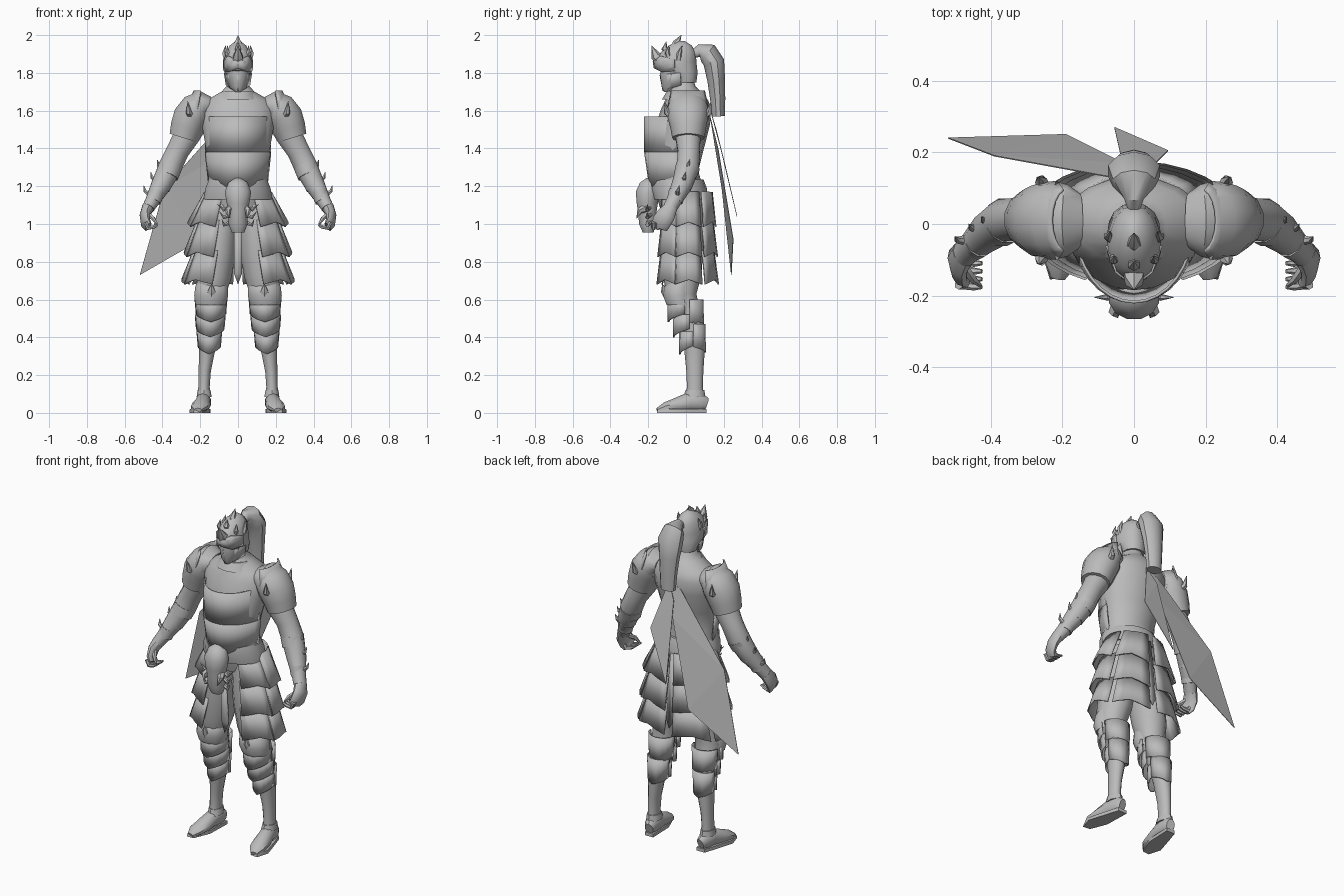
import bpy, math
from mathutils import Vector

steel = bpy.data.materials.new("plain_grey")
steel.diffuse_color = (0.5, 0.5, 0.5, 1)


def make(name, verts, faces, mirror=False, thick=0, angle=40):
    me = bpy.data.meshes.new(name)
    me.from_pydata([tuple(v) for v in verts], [], faces)
    me.materials.append(steel)
    ob = bpy.data.objects.new(name, me)
    bpy.context.collection.objects.link(ob)
    bpy.ops.object.select_all(action='DESELECT')
    ob.select_set(True)
    bpy.context.view_layer.objects.active = ob
    bpy.ops.object.mode_set(mode='EDIT')
    bpy.ops.mesh.select_all(action='SELECT')
    bpy.ops.mesh.normals_make_consistent(inside=False)
    bpy.ops.object.mode_set(mode='OBJECT')
    if angle:
        bpy.ops.object.shade_smooth_by_angle(angle=math.radians(angle))
    else:
        bpy.ops.object.shade_flat()
    if thick:
        m = ob.modifiers.new("thickness", 'SOLIDIFY')
        m.thickness, m.offset = thick, 0
    if mirror:
        ob.modifiers.new("mirror", 'MIRROR')
    return ob


def loft(name, rings, n=14, mirror=False, follow=False, angle=40):
    """Skin through rings (x, y, z, half width, half depth); follow turns rings along the path."""
    verts, faces = [], []
    u, v = Vector((1, 0, 0)), Vector((0, 1, 0))
    for i, (x, y, z, a, b) in enumerate(rings):
        if follow:
            t = Vector(rings[min(i + 1, len(rings) - 1)][:3]) - Vector(rings[max(i - 1, 0)][:3])
            t.normalize()
            if i == 0:
                u = (v if abs(t.y) < 0.9 else Vector((0, 0, 1))).cross(t)
            u = (u - t * u.dot(t)).normalized()
            v = t.cross(u)
        for k in range(n):
            w = 2 * math.pi * (k + 0.5) / n
            verts.append(Vector((x, y, z)) + u * a * math.cos(w) + v * b * math.sin(w))
    for i in range(len(rings) - 1):
        for k in range(n):
            j = (k + 1) % n
            faces.append((i * n + k, i * n + j, i * n + n + j, i * n + n + k))
    faces += [tuple(range(n)), tuple(range(len(verts) - n, len(verts)))]
    return make(name, verts, faces, mirror, 0, angle)


def spike(name, base, mid, tip, r, mirror=True):
    return loft(name, [(*base, r, r), (*mid, r * .7, r * .7), (*tip, .001, .001)], 6, mirror, True)


def shell(name, a0, a1, top, bot, dip, n=6, mirror=True, cy=0.0, cx=0.0, thick=.008):
    """Curved plate over an arc, rings are (rx, ry, z); the lower edge dips to a point."""
    verts, faces = [], []
    for k in range(n + 1):
        f = k / n
        w = math.radians(a0 + (a1 - a0) * f)
        d = dip * (1 - abs(2 * f - 1))
        for (rx, ry, z), s in ((top, 0), (bot, 1)):
            verts.append((cx + rx * math.cos(w), cy + ry * math.sin(w), z - s * d))
    for k in range(n):
        faces.append((2 * k, 2 * k + 2, 2 * k + 3, 2 * k + 1))
    return make(name, verts, faces, mirror, thick)


# Torso, breastplate and belt
loft("torso", [(0, -.01, 1.06, .15, .12), (0, -.03, 1.16, .175, .13), (0, -.055, 1.28, .15, .12),
               (0, -.045, 1.40, .172, .14), (0, -.015, 1.53, .195, .143), (0, .0, 1.61, .20, .132),
               (0, .004, 1.655, .17, .113), (0, -.005, 1.70, .09, .085), (0, -.015, 1.73, .06, .065),
               (0, -.02, 1.78, .05, .055)], 18)
shell("breastplate", -170, -10, (.165, .218, 1.57), (.174, .218, 1.38), 0, 14, False)
shell("belly_plate", -172, -8, (.174, .218, 1.38), (.156, .19, 1.21), .02, 14, False)
loft("neck_guard", [(0, -.012, 1.66, .115, .115), (0, -.015, 1.705, .085, .085)], 14)
loft("belt", [(0, -.03, 1.13, .185, .143), (0, -.04, 1.19, .175, .15), (0, -.047, 1.235, .157, .14)], 18)

# Head and helmet
loft("face", [(0, -.09, 1.70, .018, .028), (0, -.075, 1.725, .045, .055), (0, -.055, 1.79, .062, .085),
              (0, -.045, 1.86, .068, .09)], 12)
loft("helmet", [(0, .0, 1.75, .062, .055), (0, -.01, 1.79, .072, .07), (0, -.045, 1.815, .076, .105),
                (0, -.055, 1.86, .077, .11), (0, -.04, 1.91, .066, .092), (0, -.03, 1.945, .044, .06),
                (0, -.025, 1.968, .014, .02)], 14)
make("visor", [(0, -.174, 1.86), (.05, -.135, 1.89), (.077, -.06, 1.87), (.075, -.06, 1.81),
               (.05, -.128, 1.805), (0, -.168, 1.825)], [(0, 1, 4, 5), (1, 2, 3, 4)], True, .006)
make("jaw_guard", [(0, -.138, 1.79), (.05, -.10, 1.795), (.072, -.03, 1.80), (.062, -.025, 1.735),
                   (.035, -.09, 1.715), (0, -.122, 1.705)], [(0, 1, 4, 5), (1, 2, 3, 4)], True, .006)
spike("nose_horn", (0, -.125, 1.86), (0, -.16, 1.89), (0, -.183, 1.945), .038, False)
spike("brow_horn", (0, -.085, 1.90), (0, -.115, 1.93), (0, -.105, 1.965), .024, False)
spike("top_horn", (0, -.055, 1.93), (0, -.05, 1.96), (0, -.025, 2.0), .028, False)
spike("helmet_thorn", (.045, -.09, 1.88), (.058, -.10, 1.91), (.055, -.09, 1.945), .018)
spike("temple_thorn", (.06, -.04, 1.87), (.072, -.035, 1.905), (.066, -.02, 1.945), .018)

# Plume hanging from the back of the helmet
loft("plume", [(0, .03, 1.895, .014, .018), (0, .07, 1.918, .028, .034), (0, .115, 1.905, .062, .056),
               (0, .148, 1.855, .076, .056), (0, .16, 1.76, .062, .047), (0, .168, 1.66, .052, .04),
               (0, .171, 1.57, .046, .035)], 10, False, True)

# Cloth ribbons on the back
make("long_ribbon", [(.03, .12, 1.60), (-.06, .13, 1.56), (-.39, .19, 1.19), (-.52, .24, .73),
                     (-.19, .25, .92), (-.03, .17, 1.40)],
     [(0, 1, 5), (1, 2, 5), (2, 4, 5), (2, 3, 4)], False, .003, 0)
make("short_ribbon", [(.02, .13, 1.60), (.095, .205, 1.32), (-.055, .27, 1.04), (-.03, .16, 1.5)],
     [(0, 1, 3), (1, 2, 3)], False, .003, 0)

# Arms, shoulder armour and hands
loft("arm", [(.20, .01, 1.60, .08, .08), (.27, .01, 1.47, .072, .07), (.32, .015, 1.385, .062, .06),
             (.36, .01, 1.30, .064, .062), (.405, -.02, 1.21, .055, .056), (.455, -.065, 1.12, .038, .04),
             (.475, -.085, 1.085, .034, .038)], 12, True, True)
loft("shoulder_guard", [(.15, .01, 1.625, .05, .075), (.185, .01, 1.63, .078, .10), (.22, .01, 1.61, .09, .11),
                        (.25, .01, 1.565, .096, .108), (.27, .012, 1.51, .09, .095),
                        (.287, .012, 1.455, .08, .085)], 14, True, True)
shell("shoulder_rim", -75, 75, (.045, .09, 1.705), (.105, .112, 1.61), .02, 8, True, .01, .185)
for tag, s in (("front", -1), ("back", 1)):
    spike(tag + "_shoulder_spike", (.25, .01 + s * .08, 1.575), (.26, .01 + s * .112, 1.59),
          (.266, .01 + s * .122, 1.65), .024)
for i, (x, y, z) in enumerate(((.385, .01, 1.295), (.42, -.01, 1.23), (.458, -.045, 1.16))):
    loft("forearm_band_%d" % i, [(x - .028, y, z + .01, .064 - .010 * i, .066 - .009 * i),
                                 (x - .010, y - .015, z - .04, .061 - .010 * i, .061 - .009 * i)], 12, True, True)
    spike("forearm_spike_%d" % i, (x + .015, y, z), (x + .035, y, z + .015), (x + .042, y + .01, z + .045), .014)
loft("hand", [(.475, -.08, 1.09, .034, .036), (.492, -.105, 1.05, .028, .05), (.49, -.13, 1.01, .023, .052),
              (.475, -.14, .985, .016, .045)], 10, True, True)
for i in range(4):
    y = -.105 - i * .022
    loft("finger_%d" % i, [(.49, y, 1.01, .013, .012), (.475, y, .978, .012, .012),
                           (.445, y - .005, .985, .01, .01), (.425, y - .005, .995, .006, .006)], 6, True, True)
loft("thumb", [(.475, -.12, 1.05, .014, .014), (.45, -.155, 1.03, .012, .012), (.43, -.17, 1.0, .006, .006)],
     6, True, True)

# Layered skirt plates
tiers = (((.175, .138, 1.17), (.265, .158, .985)), ((.215, .142, 1.02), (.285, .167, .825)),
         ((.235, .147, .86), (.298, .172, .68)))
for i, (top, bot) in enumerate(tiers):
    for tag, a0, a1 in (("front", -63, -18), ("side", -20, 30), ("back", 36, 85)):
        shell("%s_skirt_plate_%d" % (tag, i), a0, a1, top, bot, -.025, 4)

# Loin cloths front and back
make("front_loin_cloth", [(-.02, -.14, 1.05), (.02, -.14, 1.05), (.022, -.12, .74), (0, -.125, .68), (-.022, -.12, .74)],
     [(0, 1, 2, 3, 4)], thick=.008)
make("back_loin_cloth", [(-.025, .11, 1.15), (.025, .11, 1.15), (.03, .15, .78), (0, .16, .72), (-.03, .15, .78)],
     [(0, 1, 2, 3, 4)], thick=.008)

# Skull buckle
loft("skull", [(0, -.20, .955, .035, .03), (0, -.205, 1.0, .052, .045), (0, -.205, 1.06, .05, .05),
               (0, -.205, 1.11, .062, .058), (0, -.205, 1.17, .072, .063), (0, -.195, 1.22, .052, .05),
               (0, -.19, 1.243, .015, .02)], 12)
spike("skull_cheek", (.04, -.22, 1.08), (.055, -.245, 1.07), (.045, -.262, 1.03), .024)
for i, z in enumerate((1.09, 1.05, 1.01)):
    spike("skull_horn_%d" % i, (.035, -.19, z), (.075, -.205, z - .015), (.11 - .012 * i, -.205, z + .015), .014)

# Legs
loft("leg", [(.085, -.015, 1.10, .08, .11), (.092, -.02, .98, .09, .115), (.105, -.02, .85, .096, .112),
             (.125, -.02, .72, .094, .10), (.14, -.025, .63, .08, .08), (.148, .005, .54, .07, .07),
             (.153, .035, .45, .064, .066), (.163, .045, .34, .045, .055), (.176, .047, .22, .033, .045),
             (.180, .047, .14, .031, .042), (.18, .045, .06, .034, .048)], 14, True)
loft("knee_guard", [(.137, -.025, .70, .08, .065), (.14, -.04, .665, .09, .078), (.142, -.045, .62, .093, .078),
                    (.145, -.03, .57, .083, .075)], 12, True)
spike("knee_spike", (.14, -.095, .63), (.14, -.115, .65), (.14, -.125, .68), .03)
for i, (x, y, z, r) in enumerate(((.143, -.005, .60, .083), (.147, .018, .52, .078), (.152, .037, .43, .064))):
    shell("shin_plate_%d" % i, -180, 0, (r, r + .005, z), (r - .006, r + .006, z - .075), .045, 8, True, y, x)
for i, (x, y, z, r) in enumerate(((.145, .018, .60, .078), (.152, .04, .47, .066))):
    shell("calf_plate_%d" % i, 0, 180, (r, r - .008, z), (r - .008, r - .004, z - .12), .03, 8, True, y, x)

# Boots
loft("boot", [(.172, .108, .045, .025, .035), (.178, .08, .055, .037, .05), (.183, .02, .058, .04, .053),
              (.195, -.05, .04, .048, .04), (.205, -.11, .028, .046, .028), (.212, -.152, .014, .02, .012)],
     10, True, True)
make("sole", [(.145, .108, 0), (.2, .108, 0), (.225, .03, 0), (.258, -.08, 0), (.235, -.155, 0), (.19, -.15, 0),
              (.15, -.05, 0), (.145, .108, .02), (.2, .108, .02), (.225, .03, .02), (.255, -.08, .02),
              (.233, -.15, .018), (.192, -.146, .018), (.15, -.05, .02)],
     [tuple(range(7)), tuple(range(7, 14))] + [(k, (k + 1) % 7, 7 + (k + 1) % 7, 7 + k) for k in range(7)], True)
loft("ankle_cuff", [(.179, .045, .085, .042, .058), (.18, .047, .12, .036, .05)], 10, True)
